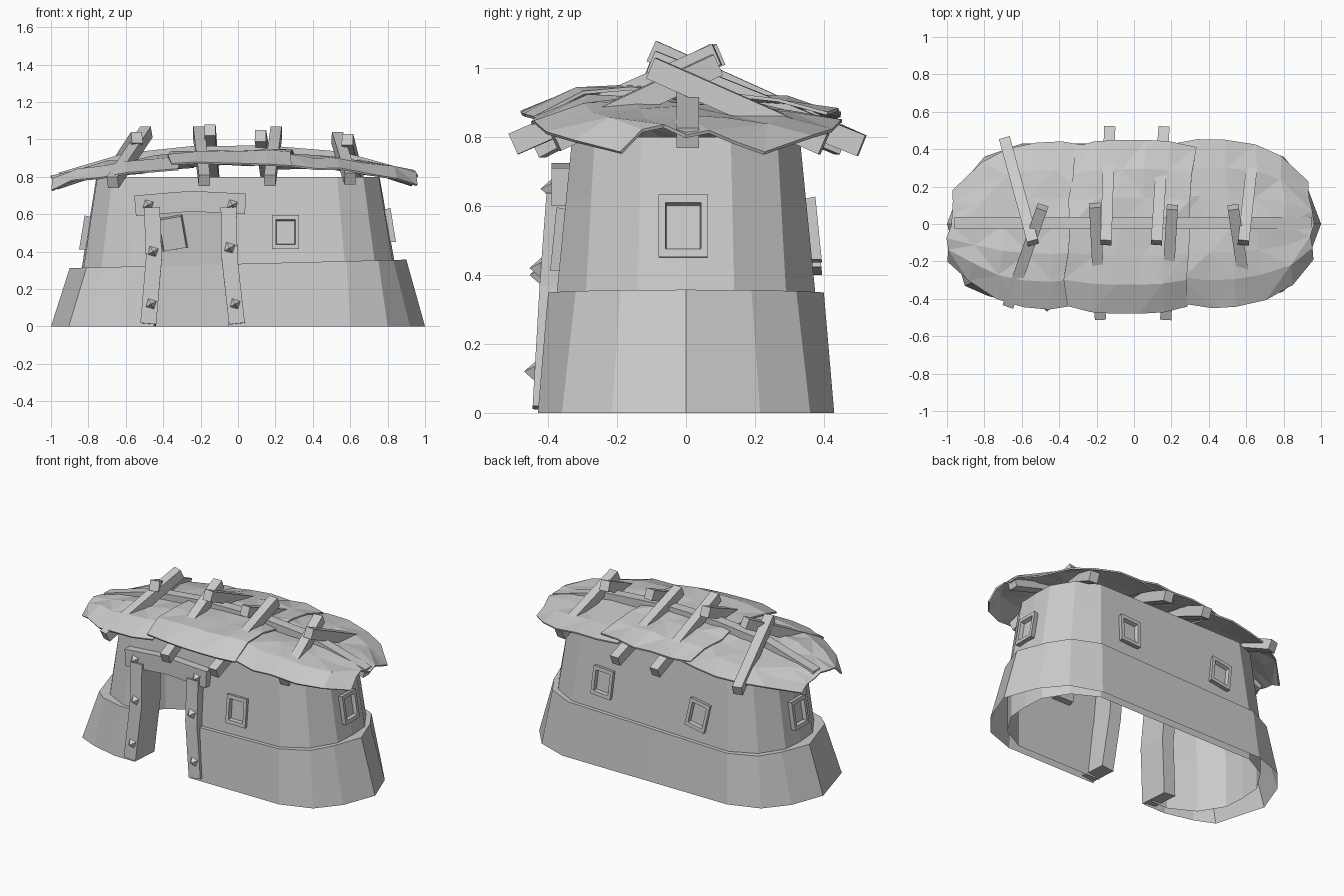
import bpy, bmesh, math, random
from mathutils import Vector, Matrix

random.seed(4)
if "Cube" in bpy.data.objects:
    bpy.data.objects.remove(bpy.data.objects["Cube"])

GREY = bpy.data.materials.new("plain_grey")
GREY.use_nodes = True
GREY.diffuse_color = (0.6, 0.6, 0.6, 1)
GREY.node_tree.nodes["Principled BSDF"].inputs["Base Color"].default_value = (0.6, 0.6, 0.6, 1)


def finish(name, bm, matrix=None):
    bmesh.ops.recalc_face_normals(bm, faces=bm.faces)
    mesh = bpy.data.meshes.new(name)
    bm.to_mesh(mesh)
    bm.free()
    mesh.materials.append(GREY)
    ob = bpy.data.objects.new(name, mesh)
    if matrix:
        ob.matrix_world = matrix
    bpy.context.collection.objects.link(ob)
    return ob


def bridge(bm, a, b):
    for i in range(len(a)):
        j = (i + 1) % len(a)
        bm.faces.new((a[i], a[j], b[j], b[i]))


def beam(name, points, width, depth, ref):
    """Rectangular timber following a path; depth is measured along ref."""
    bm = bmesh.new()
    pts = [Vector(p) for p in points]
    rings = []
    for i, p in enumerate(pts):
        t = (pts[min(i + 1, len(pts) - 1)] - pts[max(i - 1, 0)]).normalized()
        side = t.cross(Vector(ref)).normalized()
        up = side.cross(t)
        rings.append([bm.verts.new(p + side * width / 2 * a + up * depth / 2 * b)
                      for a, b in ((-1, -1), (1, -1), (1, 1), (-1, 1))])
    for a, b in zip(rings, rings[1:]):
        bridge(bm, a, b)
    bm.faces.new(rings[0])
    bm.faces.new(rings[-1])
    return finish(name, bm)


def oval(quarter, end):
    """Mirror a quarter outline into a full loop."""
    half = quarter + [(end, 0)] + [(x, -y) for x, y in reversed(quarter)]
    return half + [(-x, -y) for x, y in half]


def shell(name, levels):
    """Open tube through stacked outlines, with the doorway cut from the front."""
    bm = bmesh.new()
    rings = [[bm.verts.new((x, y, z + slant * x)) for x, y in loop] for loop, z, slant in levels]
    for a, b in zip(rings, rings[1:]):
        bridge(bm, a, b)
    for co, no in (((-.45, 0, 0), (1, 0, 0)), ((-.05, 0, 0), (1, 0, 0)), ((0, 0, .62), (0, 0, 1))):
        bmesh.ops.bisect_plane(bm, geom=bm.verts[:] + bm.edges[:] + bm.faces[:],
                               plane_co=co, plane_no=no)
    door = []
    for f in bm.faces:
        c = f.calc_center_median()
        if -.45 < c.x < -.05 and c.y < 0 and c.z < .62:
            door.append(f)
    bmesh.ops.delete(bm, geom=door, context="FACES")
    return finish(name, bm)


# Flared skirt with a ledge, and the leaning wall standing inside it
base = oval([(.60, .43), (.80, .36), (.92, .215)], 1.0)
rim = oval([(.58, .40), (.75, .32), (.83, .19)], .90)
foot = oval([(.57, .375), (.73, .29), (.825, .14)], .835)
top = oval([(.53, .33), (.67, .265), (.752, .13)], .757)
# The front right corner of the skirt is squarer
base[8:10] = [(-.78, -.385), (-.905, -.33)]
rim[8:10] = [(-.74, -.35), (-.81, -.29)]
shell("skirt", [(base, 0, 0), (rim, .335, .025), (foot, .335, .025)])
shell("wall", [(foot, 0, 0), (foot, .335, .025), (top, .8, 0)])

# Door frame
FRONT = (0, -1, 0)
beam("door_post_right", [(-.48, -.345, .01), (-.45, -.325, .36), (-.46, -.305, .63)], .085, .2, FRONT)
beam("door_post_left", [(-.005, -.345, .01), (-.045, -.325, .36), (-.05, -.305, .63)], .085, .2, FRONT)
beam("door_lintel", [(-.55, -.345, .645), (-.25, -.345, .67), (.04, -.345, .655)], .11, .09, FRONT)

# Pyramid studs on the door frame
for x, y, z in ((-.48, -.39, .65), (-.03, -.39, .65), (-.455, -.422, .40),
                (-.045, -.422, .42), (-.465, -.438, .12), (-.015, -.438, .12)):
    bm = bmesh.new()
    bmesh.ops.create_cone(bm, cap_ends=True, segments=4, radius1=.04, radius2=0, depth=.04)
    finish("stud", bm, Matrix.Translation((x, y - .012, z)) @ Matrix.Rotation(math.pi / 2, 4, "X")
           @ Matrix.Rotation(.5, 4, "Z"))


# Windows: raised frame around a recessed pane
def window(name, loc, turn, tilt, roll=0):
    place = (Matrix.Translation(loc) @ Matrix.Rotation(turn, 4, "Z")
             @ Matrix.Rotation(-tilt, 4, "X") @ Matrix.Rotation(roll, 4, "Y"))
    bm = bmesh.new()

    def rect(w, h, y):
        return [bm.verts.new((a * w, y, b * h)) for a, b in ((-1, -1), (1, -1), (1, 1), (-1, 1))]

    loops = [rect(.06, .085, .05), rect(.072, .092, -.02), rect(.052, .068, -.02),
             rect(.048, .063, .005)]
    for a, b in zip(loops, loops[1:]):
        bridge(bm, a, b)
    bm.faces.new(loops[0])
    bm.faces.new(loops[-1])
    finish(name, bm, place)


window("window_front", (.255, -.365, .503), 0, .1)
window("window_end_left", (.81, -.008, .54), math.pi / 2, .16)
window("window_end_right", (-.815, 0, .50), -math.pi / 2, .16)
window("window_back_left", (.345, .365, .53), math.pi, .1, .06)
window("window_back_right", (-.35, .365, .50), math.pi, .1, .17)


# Roof: three overlapping crumpled sheets on a shared dome
def sheet(name, x0, x1, lift, shift, skew):
    bm = bmesh.new()
    nx, ny = 5, 6
    grid = []
    for i in range(nx + 1):
        u = i / nx
        row = []
        for j in range(ny + 1):
            v = 2 * j / ny - 1
            x = max(-.99, min(.95, x0 + (x1 - x0) * u + skew * v))
            half = .465 * max(.2, 1 - abs(x) ** 4) ** .5
            # round the sheet's own corners
            half *= 1 - .08 * abs(2 * u - 1) ** 3
            # shoulders stay high, the front a little higher than the back
            z = (.925 + lift - .06 * x * x - .06 * x ** 4 - .06 * v ** 4
                 - .035 * v * (1 - v * v))
            row.append(bm.verts.new((x + random.uniform(-.015, .015), v * half + shift,
                                     z + random.uniform(-.012, .012))))
        grid.append(row)
    for i in range(nx):
        for j in range(ny):
            a, b, c, d = grid[i][j], grid[i + 1][j], grid[i + 1][j + 1], grid[i][j + 1]
            if (i + j) % 2:
                bm.faces.new((a, b, c))
                bm.faces.new((a, c, d))
            else:
                bm.faces.new((a, b, d))
                bm.faces.new((b, c, d))
    ob = finish(name, bm)
    thick = ob.modifiers.new("thickness", "SOLIDIFY")
    thick.thickness = .01


sheet("roof_sheet_right", -.99, -.28, -.01, -.01, .03)
sheet("roof_sheet_left", .24, .95, -.005, 0, -.03)
sheet("roof_sheet_middle", -.35, .30, .012, -.015, .02)

# Ridge pole
beam("ridge_pole", [(x, .005, .94 - .09 * x * x - .08 * x ** 4)
                    for x in (-.95, -.6, -.25, .15, .55, .94)], .065, .06, (0, 0, 1))

# Crossed rafters, poking out beyond the ridge and eaves
rafters = [((-.54, -.1, 1.01), (-.69, .45, .78)), ((-.15, -.1, 1.05), (-.13, .51, .775)),
           ((.12, -.1, 1.02), (.16, .51, .775)), ((.585, -.1, 1.0), (.64, .40, .78)),
           ((-.49, .09, 1.04), (-.67, -.43, .77)), ((-.21, .1, 1.04), (-.18, -.5, .78)),
           ((.205, .09, 1.04), (.17, -.5, .78)), ((.53, .09, 1.01), (.60, -.38, .79))]
for start, end in rafters:
    beam("rafter", [start, end], .06, .065, (0, 0, 1))
